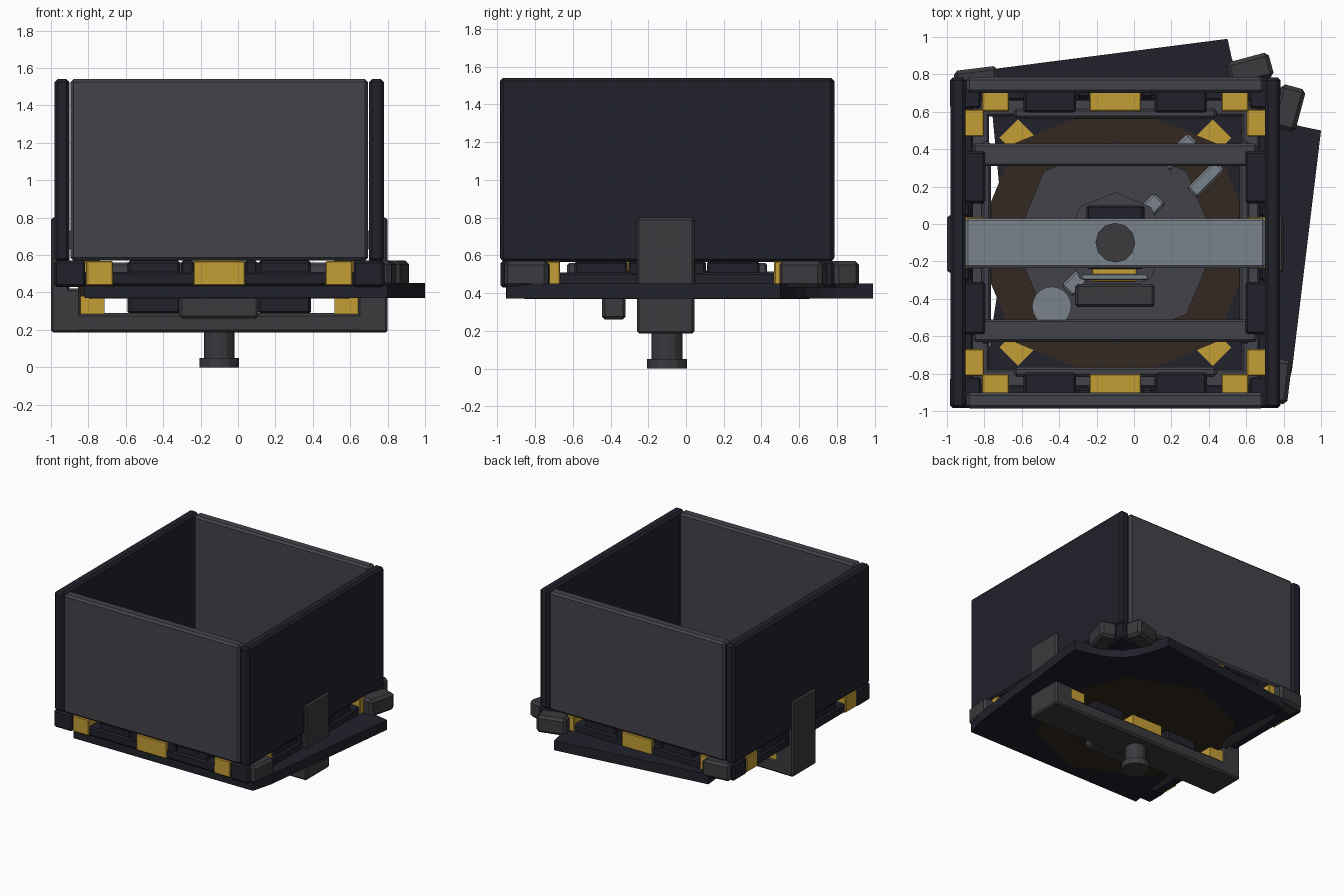
import bpy, bmesh, math
from mathutils import Matrix, Vector

if "Cube" in bpy.data.objects:
    bpy.data.objects.remove(bpy.data.objects["Cube"])

C = -0.10  # centre of the box in x and y


def material(name, rgb):
    m = bpy.data.materials.new(name)
    m.diffuse_color = (*rgb, 1)
    m.use_nodes = True
    m.node_tree.nodes["Principled BSDF"].inputs["Base Color"].default_value = m.diffuse_color
    return m


GRAY = material("slate gray", (0.054, 0.055, 0.068))
IRON = material("iron gray", (0.043, 0.043, 0.049))
DARK = material("dark navy", (0.0150, 0.0150, 0.025))
GOLD = material("hazard yellow", (0.55, 0.34, 0.035))
STEEL = material("light steel", (0.195, 0.225, 0.26))
BROWN = material("dark brown", (0.034, 0.023, 0.014))


def finish(name, bm, mat):
    bmesh.ops.recalc_face_normals(bm, faces=bm.faces)
    me = bpy.data.meshes.new(name)
    bm.to_mesh(me)
    bm.free()
    me.materials.append(mat)
    ob = bpy.data.objects.new(name, me)
    bpy.context.collection.objects.link(ob)
    return ob


def box(name, mat, x0, x1, y0, y1, z0, z1, bevel=0.012, rot=0):
    """Bevelled box from its limits, turned about its own vertical axis."""
    bm = bmesh.new()
    bmesh.ops.create_cube(bm, size=1)
    bmesh.ops.scale(bm, verts=bm.verts, vec=(x1 - x0, y1 - y0, z1 - z0))
    if bevel:
        bmesh.ops.bevel(bm, geom=bm.edges[:], offset=bevel, segments=1, affect='EDGES')
    bm.transform(Matrix.Translation(((x0 + x1) / 2, (y0 + y1) / 2, (z0 + z1) / 2))
                 @ Matrix.Rotation(math.radians(rot), 4, 'Z'))
    return finish(name, bm, mat)


def block(name, mat, x, y, w, d, z0, z1, rot=0, bevel=0.012):
    return box(name, mat, x - w / 2, x + w / 2, y - d / 2, y + d / 2, z0, z1, bevel, rot)


def prism(name, mat, pts, z0, z1):
    """Extruded flat outline."""
    bm = bmesh.new()
    f = bm.faces.new([bm.verts.new((x, y, z0)) for x, y in pts])
    ext = bmesh.ops.extrude_face_region(bm, geom=[f])
    vs = [v for v in ext['geom'] if isinstance(v, bmesh.types.BMVert)]
    bmesh.ops.translate(bm, verts=vs, vec=(0, 0, z1 - z0))
    return finish(name, bm, mat)


def ngon(x, y, r, n, start=90):
    return [(x + r * math.cos(math.radians(start) + 2 * math.pi * i / n),
             y + r * math.sin(math.radians(start) + 2 * math.pi * i / n)) for i in range(n)]


# Walls
for s, n in ((-1, "left"), (1, "right")):
    block(n + "_wall", DARK, C + s * 0.84, C, 0.08, 1.765, 0.565, 1.54, bevel=0.016)
for s, n in ((-1, "front"), (1, "back")):
    block(n + "_wall", GRAY, C, C + s * 0.843, 1.59, 0.085, 0.57, 1.54, bevel=0.016)

# Base frame: one side, repeated by quarter turns
for k in range(4):
    turn = Matrix.Translation((C, C, 0)) @ Matrix.Rotation(k * math.pi / 2, 4, 'Z')
    side = []
    side.append(block("frame_rail", DARK, 0, -0.815, 1.72, 0.11, 0.435, 0.51))
    side.append(block("inner_rail", GRAY, 0, -0.69, 1.08, 0.05, 0.44, 0.50))
    side.append(block("frame_floor", GRAY, 0, -0.74, 1.5, 0.13, 0.435, 0.46))
    for s in (-1, 1):
        side.append(block("frame_panel", DARK, s * 0.35, -0.775, 0.28, 0.16, 0.44, 0.57))
        side.append(block("hazard_tile", GOLD, s * 0.64, -0.79, 0.145, 0.175, 0.436, 0.568, bevel=0.006))
    side.append(block("hazard_tile_middle", GOLD, 0, -0.79, 0.275, 0.175, 0.436, 0.568, bevel=0.006))
    side.append(block("frame_corner", DARK, 0.80, -0.80, 0.165, 0.165, 0.43, 0.57))
    for s in (-1, 1):
        side.append(block("frame_web", DARK, s * 0.17, -0.82, 0.07, 0.09, 0.44, 0.57))
    for ob in side:
        ob.data.transform(turn)

# Splayed base plate with a rounded notch at the back right corner
arc = []
for i in range(9):
    a = math.radians(140 + 170 * i / 8)
    arc.append((0.5 + 0.5 * i / 8 + 0.105 * math.sin(math.pi * i / 8) * -1,
                0.99 - 0.49 * i / 8 - 0.105 * math.sin(math.pi * i / 8)))
prism("base_plate", DARK, arc + [(0.845, -0.78), (0.80, -0.95), (-0.82, -0.955),
                                 (-0.72, -0.3), (-0.72, 0.2), (-0.78, 0.825)], 0.37, 0.45)

# Corner clamps, mirrored over the diagonal
for x, y, r in ((0.62, 0.825, 15), (-0.84, 0.765, 7)):
    block("corner_clamp", IRON, x, y, 0.235, 0.135, 0.43, 0.57, r, 0.02)
    block("corner_clamp", IRON, y, x, 0.135, 0.235, 0.43, 0.57, -r, 0.02)

# Floor turntable
prism("turntable_ring", BROWN, ngon(C, C, 0.755, 8), 0.368, 0.458)
prism("turntable_disc", GRAY, ngon(C, C, 0.54, 8), 0.45, 0.475)
for sx in (-1, 1):
    for sy in (-1, 1):
        block("turntable_marker", GOLD, C + sx * 0.52, C + sy * 0.56, 0.14, 0.14, 0.44, 0.456, 45, 0)

# Cross beams
for y in (0.37, -0.57):
    box("cross_beam", GRAY, -0.86, 0.655, y - 0.06, y + 0.06, 0.46, 0.56)

# Diagonal piston with fork
block("piston_rod", STEEL, -0.11, -0.11, 0.70, 0.085, 0.475, 0.50, 45)
prism("piston_base", STEEL, ngon(-0.44, -0.44, 0.105, 20), 0.45, 0.55)
for x, y in ((0.24, 0.385), (0.385, 0.24)):
    block("piston_fork", STEEL, x, y, 0.21, 0.075, 0.46, 0.515, 45)
prism("hub", GRAY, ngon(C, C, 0.27, 8), 0.475, 0.52)

# Latch mechanism beside the middle beam
box("latch_body", DARK, -0.255, 0.055, -0.24, 0.10, 0.47, 0.60)
box("latch_stripe", GOLD, -0.225, 0.015, -0.31, -0.23, 0.47, 0.57, 0.005)
box("latch_bar", STEEL, -0.28, 0.075, -0.30, -0.267, 0.55, 0.60, 0.006)
box("latch_box", IRON, -0.315, 0.11, -0.445, -0.32, 0.26, 0.56, 0.015)

# Middle beam and the bracket wrapped round the box
box("middle_beam", STEEL, -0.90, 0.70, -0.235, 0.03, 0.62, 0.74)
box("bracket_bar", IRON, -1.0, 0.80, -0.26, 0.045, 0.185, 0.29, 0.015)
for s in (-1, 1):
    block("bracket_upright", IRON, C + s * 0.85, -0.1075, 0.10, 0.305, 0.185, 0.80)
    block("bracket_foot", IRON, C + s * 0.82, -0.1075, 0.16, 0.305, 0.185, 0.42)
    block("bracket_tile", GOLD, C + s * 0.68, -0.1075, 0.13, 0.285, 0.285, 0.38, bevel=0)
    block("bracket_filler", DARK, C + s * 0.35, -0.1075, 0.28, 0.25, 0.285, 0.38)
block("bracket_tile_middle", GOLD, C, -0.1075, 0.28, 0.285, 0.285, 0.38, bevel=0)

# Centre pin
prism("pin_shaft", IRON, ngon(C, C, 0.082, 12), 0.04, 0.76)
prism("pin_foot", IRON, ngon(C, C, 0.106, 12), 0.0, 0.05)
prism("pin_cap", IRON, ngon(C, C, 0.106, 12), 0.74, 0.79)
